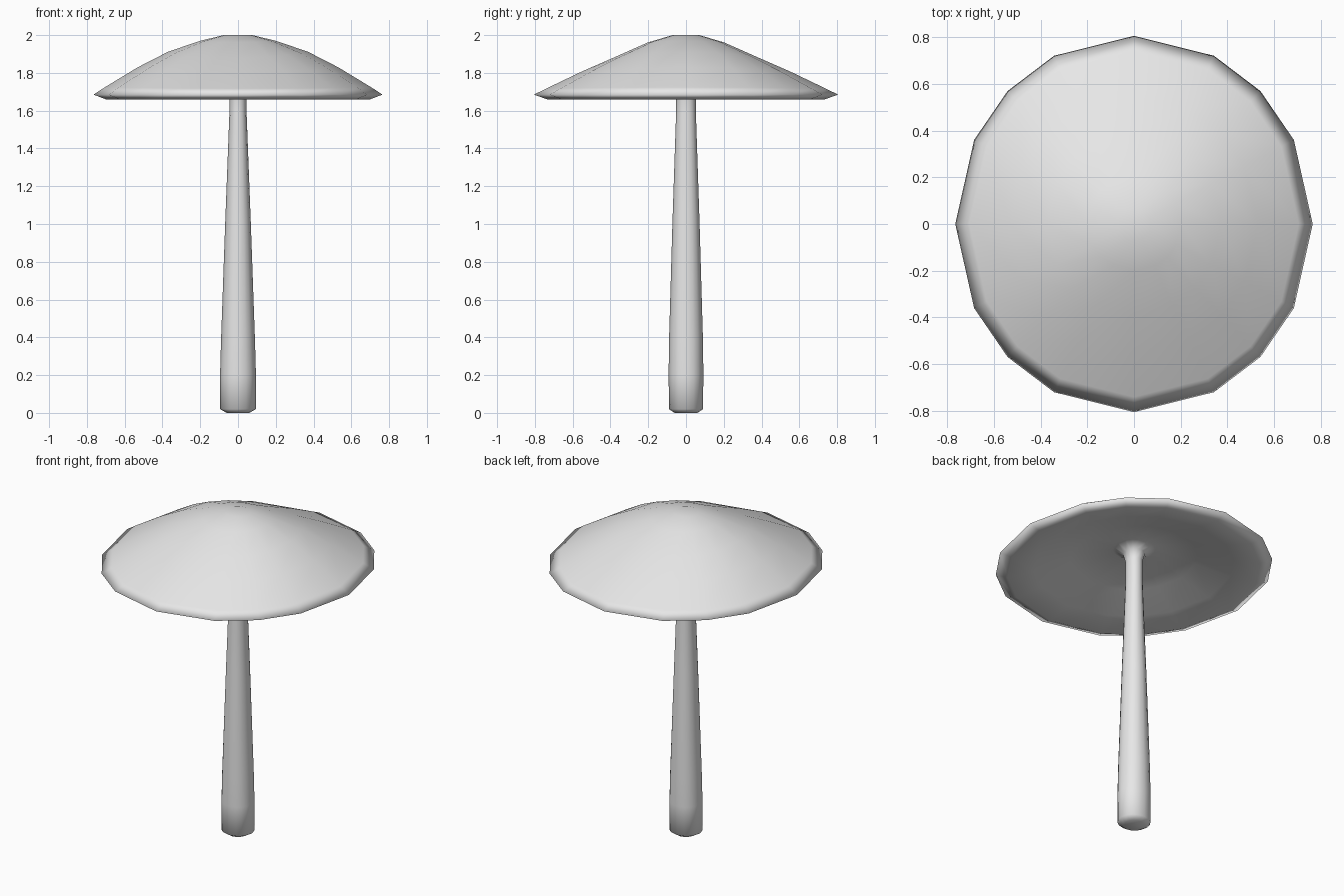
import bpy, bmesh
from math import sin, cos, atan, pi

cube = bpy.data.objects.get("Cube")
if cube:
    bpy.data.objects.remove(cube, do_unlink=True)

grey = bpy.data.materials.new("plain_grey")
grey.use_nodes = True
grey.diffuse_color = (0.8, 0.8, 0.8, 1)
grey.node_tree.nodes["Principled BSDF"].inputs["Base Color"].default_value = (0.8, 0.8, 0.8, 1)

# Sixteen spokes spaced like the border of a square grid
QUARTER = [0, atan(0.5), pi / 4, pi / 2 - atan(0.5)]
ANGLES = [q * pi / 2 + a for q in range(4) for a in QUARTER]


def lathe(name, rings):
    """Skin elliptical rings of (x radius, y radius, z at the sides, z at front and back)."""
    bm = bmesh.new()
    loops = [[bm.verts.new((rx * cos(a), ry * sin(a), zx * cos(a) ** 2 + zy * sin(a) ** 2))
              for a in ANGLES] for rx, ry, zx, zy in rings]
    n = len(ANGLES)
    for low, high in zip(loops, loops[1:]):
        for i in range(n):
            j = (i + 1) % n
            bm.faces.new((low[i], low[j], high[j], high[i]))
    bm.faces.new(loops[0][::-1])
    bm.faces.new(loops[-1])
    bmesh.ops.recalc_face_normals(bm, faces=bm.faces)
    for f in bm.faces:
        f.smooth = True
    mesh = bpy.data.meshes.new(name)
    bm.to_mesh(mesh)
    bm.free()
    mesh.materials.append(grey)
    obj = bpy.data.objects.new(name, mesh)
    bpy.context.collection.objects.link(obj)


def level(rx, ry, z):
    return rx, ry, z, z


# Stem, flared where it meets the cap, and the domed cap in one skin
lathe("mushroom", [
    level(0.06, 0.06, 0.0),
    level(0.095, 0.09, 0.02),
    level(0.095, 0.092, 0.2),
    level(0.09, 0.09, 0.38),
    level(0.068, 0.072, 1.0),
    level(0.045, 0.052, 1.6),
    level(0.046, 0.052, 1.72),
    level(0.06, 0.065, 1.77),
    level(0.12, 0.12, 1.8),
    level(0.35, 0.37, 1.745),
    level(0.55, 0.58, 1.69),
    level(0.70, 0.735, 1.66),
    level(0.765, 0.805, 1.685),
    (0.705, 0.74, 1.724, 1.717),
    (0.53, 0.55, 1.83, 1.808),
    (0.37, 0.39, 1.912, 1.878),
    (0.2, 0.2, 1.97, 1.962),
    level(0.075, 0.07, 2.0),
])
